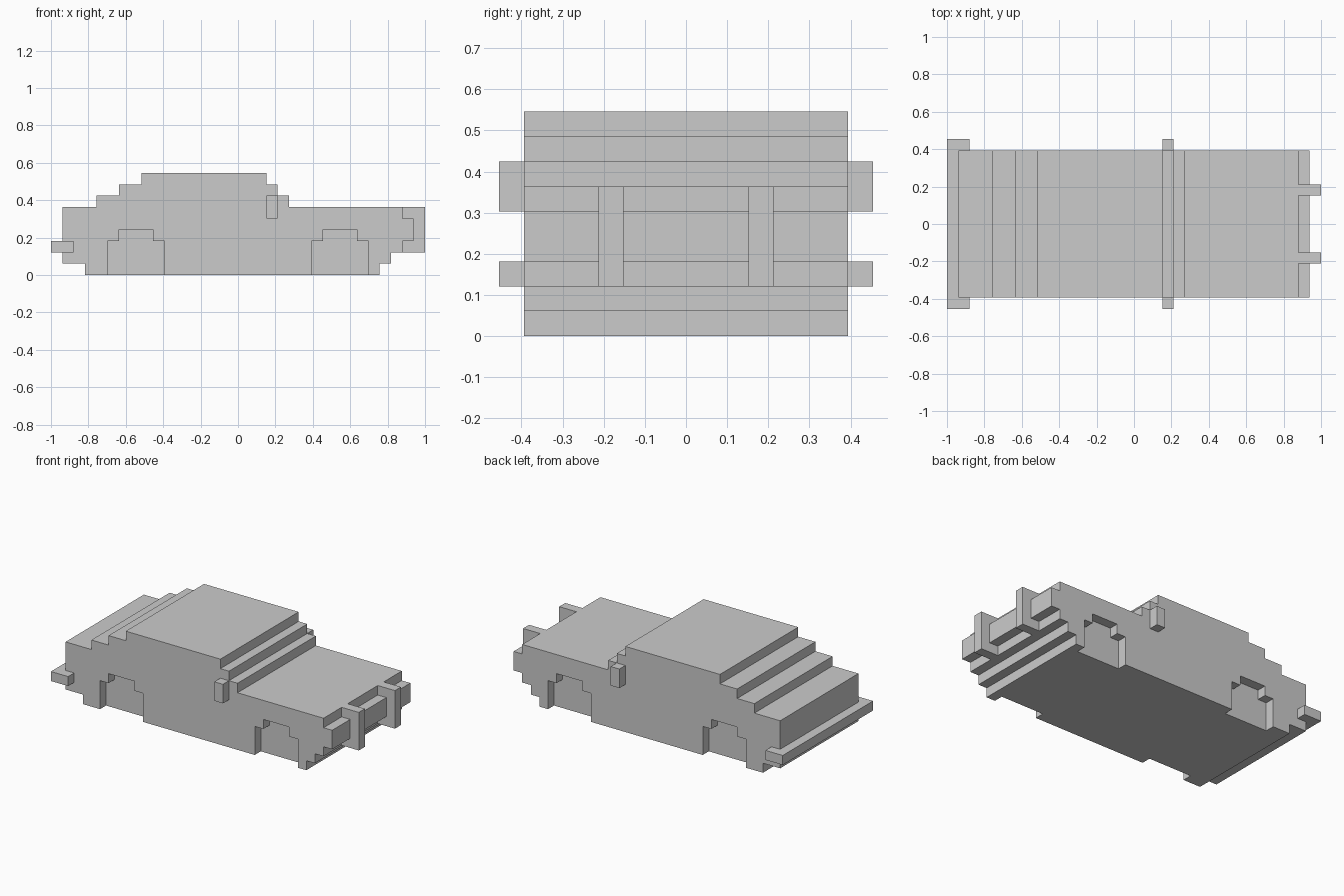
import bpy, bmesh
from mathutils import Vector

if "Cube" in bpy.data.objects:
    bpy.data.objects.remove(bpy.data.objects["Cube"])

U = 2 / 33          # one block; the car is 33 blocks long
HALF = 6.5          # half body width in blocks


def extrude(name, pts, offset):
    """Extrude a closed polygon (in blocks, x measured from the tail) by an offset."""
    bm = bmesh.new()
    face = bm.faces.new([bm.verts.new(((x - 16.5) * U, y * U, z * U)) for x, y, z in pts])
    new = bmesh.ops.extrude_face_region(bm, geom=[face])["geom"]
    bmesh.ops.translate(bm, vec=Vector(offset) * U,
                        verts=[g for g in new if isinstance(g, bmesh.types.BMVert)])
    bmesh.ops.recalc_face_normals(bm, faces=bm.faces)
    mesh = bpy.data.meshes.new(name)
    bm.to_mesh(mesh)
    bm.free()
    obj = bpy.data.objects.new(name, mesh)
    bpy.context.collection.objects.link(obj)
    return obj


def side_profile(name, xz, y0, y1):
    return extrude(name, [(x, y0, z) for x, z in xz], (0, y1 - y0, 0))


def box(name, x0, x1, y0, y1, z0, z1):
    return side_profile(name, [(x0, z0), (x1, z0), (x1, z1), (x0, z1)], y0, y1)


# Body shell: stepped side profile with cabin, hood and chamfered ends
body = side_profile("car_body", [
    (3, 0), (29, 0), (29, 1), (30, 1), (30, 2), (31, 2), (31, 6), (21, 6),
    (21, 7), (20, 7), (20, 8), (19, 8), (19, 9), (8, 9), (8, 8), (6, 8),
    (6, 7), (4, 7), (4, 6), (1, 6), (1, 1), (3, 1)], -HALF, HALF)

# Wheel arches: stepped recesses one block deep on both sides
for axle, x in (("rear", 5), ("front", 23)):
    for side, y0 in (("right", -HALF - 1), ("left", HALF - 1)):
        cutter = side_profile(f"{axle}_{side}_arch_cutter", [
            (x, -1), (x + 5, -1), (x + 5, 3), (x + 4, 3), (x + 4, 4),
            (x + 1, 4), (x + 1, 3), (x, 3)], y0, y0 + 2)
        cutter.hide_render = True
        cutter.display_type = 'WIRE'
        mod = body.modifiers.new(cutter.name, 'BOOLEAN')
        mod.operation = 'DIFFERENCE'
        mod.solver = 'EXACT'
        mod.object = cutter

# Front grille bar
box("front_grille", 31, 32, -HALF, HALF, 3, 5)

# Upright bumper guards and door mirrors on both sides
for side, s in (("right", -1), ("left", 1)):
    box(f"{side}_bumper_guard", 31, 33, s * 2.5, s * 3.5, 2, 6)
    box(f"{side}_door_mirror", 19, 20, s * HALF, s * (HALF + 1), 5, 7)

# Rear bumper wrapping round the tail corners
W = HALF + 1
extrude("rear_bumper", [
    (0, -W, 2), (2, -W, 2), (2, -HALF, 2), (1, -HALF, 2),
    (1, HALF, 2), (2, HALF, 2), (2, W, 2), (0, W, 2)], (0, 0, 1))
